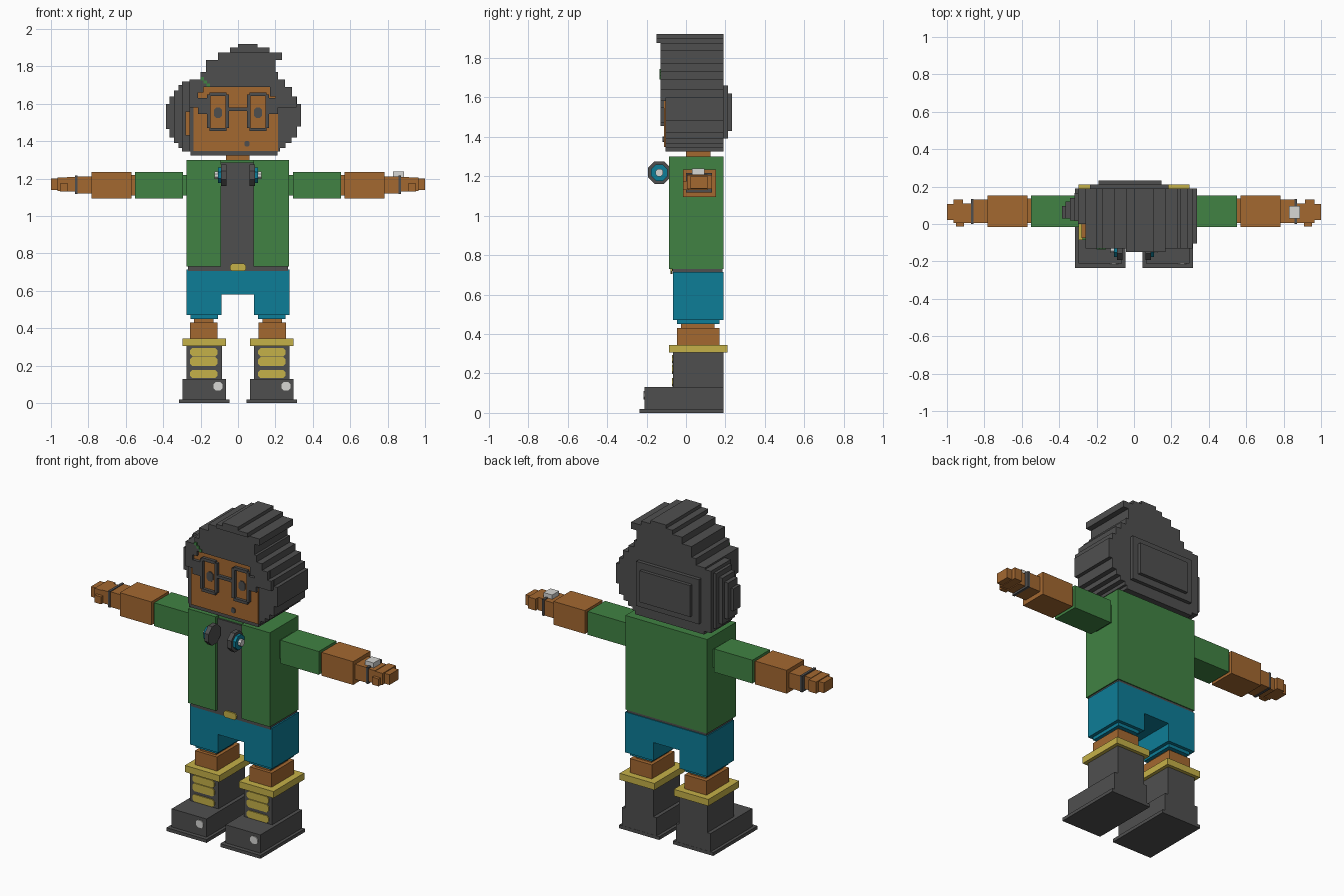
import bpy, bmesh, math
from mathutils import Matrix, Vector


def material(name, r, g, b):
    m = bpy.data.materials.new(name)
    m.diffuse_color = (r, g, b, 1)
    return m


DARK = material("charcoal", 0.078, 0.078, 0.078)
GREEN = material("green", 0.052, 0.225, 0.056)
SKIN = material("brown_skin", 0.37, 0.138, 0.03)
BLUE = material("teal_blue", 0.004, 0.205, 0.31)
GOLD = material("gold", 0.56, 0.44, 0.065)
WHITE = material("pale_grey", 0.68, 0.68, 0.66)


def finish(name, bm, mat):
    bmesh.ops.recalc_face_normals(bm, faces=bm.faces)
    me = bpy.data.meshes.new(name)
    bm.to_mesh(me)
    bm.free()
    me.materials.append(mat)
    ob = bpy.data.objects.new(name, me)
    bpy.context.collection.objects.link(ob)
    return ob


def box(name, mat, x0, x1, y0, y1, z0, z1):
    bm = bmesh.new()
    c = Vector(((x0 + x1) / 2, (y0 + y1) / 2, (z0 + z1) / 2))
    s = Matrix.Diagonal((x1 - x0, y1 - y0, z1 - z0, 1))
    bmesh.ops.create_cube(bm, size=1, matrix=Matrix.Translation(c) @ s)
    return finish(name, bm, mat)


def pair(name, mat, x0, x1, *rest):
    """Box on the +x side and its mirror on the -x side."""
    box(name + "_left", mat, x0, x1, *rest)
    box(name + "_right", mat, -x1, -x0, *rest)


def extrude_y(name, mat, pts, y0, y1):
    """Extrude an (x, z) outline from y0 to y1."""
    clean = [p for i, p in enumerate(pts) if p != pts[i - 1]]
    bm = bmesh.new()
    f = bm.faces.new([bm.verts.new((x, y0, z)) for x, z in clean])
    r = bmesh.ops.extrude_face_region(bm, geom=[f])
    vs = [v for v in r["geom"] if isinstance(v, bmesh.types.BMVert)]
    bmesh.ops.translate(bm, verts=vs, vec=(0, y1 - y0, 0))
    return finish(name, bm, mat)


def stepped(name, mat, rows, y0, y1):
    """Stepped outline from rows of (z0, z1, left, right)."""
    right = [(r[3], z) for r in rows for z in r[:2]]
    left = [(r[2], z) for r in reversed(rows) for z in (r[1], r[0])]
    return extrude_y(name, mat, right + left, y0, y1)


def disc(name, mat, x0, x1, y, z, r):
    bm = bmesh.new()
    m = (Matrix.Translation(((x0 + x1) / 2, y, z)) @ Matrix.Rotation(math.pi / 2, 4, "Y")
         @ Matrix.Rotation(math.pi / 8, 4, "Z"))
    bmesh.ops.create_cone(bm, cap_ends=True, segments=8, radius1=r, radius2=r,
                          depth=abs(x1 - x0), matrix=m)
    return finish(name, bm, mat)


def rounded_plate(name, mat, x0, x1, z0, z1, y, c=0.012):
    """Thin front plate with clipped corners."""
    pts = [(x0 + c, z0), (x1 - c, z0), (x1, z0 + c), (x1, z1 - c),
           (x1 - c, z1), (x0 + c, z1), (x0, z1 - c), (x0, z0 + c)]
    extrude_y(name, mat, pts, y - 0.004, y + 0.004)


# Boots, knees and trouser cuffs
pair("sole", DARK, 0.046, 0.315, -0.235, 0.19, 0, 0.02)
pair("boot_foot", DARK, 0.064, 0.297, -0.21, 0.189, 0.02, 0.13)
pair("boot_shaft", DARK, 0.086, 0.275, -0.065, 0.189, 0.13, 0.31)
pair("boot_cuff", GOLD, 0.065, 0.297, -0.085, 0.21, 0.305, 0.345)
pair("shin", SKIN, 0.11, 0.257, -0.045, 0.17, 0.345, 0.43)
pair("knee", SKIN, 0.13, 0.235, -0.025, 0.145, 0.43, 0.455)
pair("trouser_cuff", BLUE, 0.108, 0.255, -0.045, 0.17, 0.45, 0.47)
for cx in (-0.183, 0.181):
    for z0, z1 in ((0.134, 0.178), (0.198, 0.246), (0.25, 0.294)):
        rounded_plate("boot_strap", GOLD, cx - 0.073, cx + 0.073, z0, z1, -0.067)
    rounded_plate("boot_stud", WHITE, cx + 0.052, cx + 0.1, 0.068, 0.112, -0.212)

# Trousers and belt
trousers = [(0.085, 0.47), (0.275, 0.47), (0.275, 0.715), (-0.275, 0.715),
            (-0.275, 0.47), (-0.088, 0.47), (-0.088, 0.58), (0.085, 0.58)]
extrude_y("trousers", BLUE, trousers, -0.065, 0.19)
box("waistband", DARK, -0.268, 0.266, -0.068, 0.185, 0.705, 0.73)
rounded_plate("buckle", GOLD, -0.043, 0.043, 0.705, 0.745, -0.075)

# Jacket and shirt
box("jacket_body", GREEN, -0.275, 0.273, -0.06, 0.19, 0.73, 1.3)
box("shirt_front", DARK, -0.1, 0.1, -0.07, -0.05, 0.72, 1.285)
box("jacket_panel_right", GREEN, -0.275, -0.09, -0.085, -0.055, 0.73, 1.3)
box("jacket_panel_left", GREEN, 0.083, 0.273, -0.085, -0.055, 0.73, 1.3)

# Arms and hands
pair("shoulder", GREEN, 0.27, 0.295, 0.005, 0.135, 1.11, 1.22)
pair("sleeve", GREEN, 0.295, 0.552, -0.015, 0.153, 1.094, 1.235)
pair("elbow", SKIN, 0.552, 0.57, 0.005, 0.135, 1.11, 1.22)
pair("forearm", SKIN, 0.57, 0.782, -0.015, 0.153, 1.094, 1.235)
pair("wrist", SKIN, 0.782, 0.857, 0.005, 0.13, 1.12, 1.212)
pair("bracelet", DARK, 0.857, 0.872, 0, 0.133, 1.118, 1.216)
pair("palm", SKIN, 0.872, 0.915, 0.005, 0.11, 1.13, 1.208)
pair("fingers", SKIN, 0.915, 0.965, 0.005, 0.132, 1.135, 1.205)
pair("fingertips", SKIN, 0.965, 1.0, 0.022, 0.108, 1.138, 1.2)
pair("thumb", SKIN, 0.908, 0.952, -0.014, 0.015, 1.13, 1.175)
box("watch", WHITE, 0.83, 0.888, 0.03, 0.095, 1.208, 1.238)

# Round earpieces hanging at the collar
for s, side in ((1, "left"), (-1, "right")):
    disc("earpiece_pad_" + side, DARK, s * 0.062, s * 0.09, -0.135, 1.218, 0.062)
    disc("earpiece_ring_" + side, BLUE, s * 0.088, s * 0.108, -0.135, 1.218, 0.045)
    disc("earpiece_cap_" + side, WHITE, s * 0.106, s * 0.126, -0.135, 1.218, 0.021)

# Neck and stepped hair block
box("neck", SKIN, -0.065, 0.062, 0, 0.125, 1.29, 1.345)
lower = [(1.325, 1.345, -0.255, 0.21), (1.345, 1.365, -0.26, 0.225),
         (1.365, 1.39, -0.26, 0.255), (1.39, 1.42, -0.26, 0.285),
         (1.42, 1.48, -0.26, 0.315), (1.48, 1.6, -0.26, 0.337),
         (1.6, 1.64, -0.26, 0.315), (1.64, 1.69, -0.26, 0.29)]
upper = [(1.69, 1.73, -0.26, 0.252), (1.73, 1.77, -0.2, 0.215),
         (1.77, 1.835, -0.17, 0.2), (1.835, 1.875, -0.107, 0.235)]
crown = [(1.875, 1.9, -0.043, 0.168), (1.9, 1.92, 0.0, 0.105)]
stepped("hair_lower", DARK, lower, -0.105, 0.19)
stepped("hair_upper", DARK, upper, -0.13, 0.19)
stepped("hair_crown", DARK, crown, -0.15, 0.19)

# Hair plates at the back and the rounded puff on one side
box("hair_back_outer", DARK, -0.235, 0.185, 0.185, 0.212, 1.39, 1.66)
box("hair_back_inner", DARK, -0.19, 0.148, 0.21, 0.232, 1.43, 1.62)
for x, y0, y1, z0, z1 in ((-0.3, 0.0, 0.19, 1.345, 1.72), (-0.318, 0.015, 0.165, 1.365, 1.7),
                          (-0.342, 0.02, 0.14, 1.39, 1.67), (-0.367, 0.03, 0.12, 1.42, 1.64),
                          (-0.385, 0.03, 0.095, 1.465, 1.6)):
    box("hair_puff", DARK, x, -0.25, y0, y1, z0, z1)

# Face, ear and fringe
box("face", SKIN, -0.237, 0.213, -0.112, -0.1, 1.347, 1.69)
box("ear", SKIN, -0.28, -0.255, -0.075, 0.0, 1.43, 1.56)
box("fringe_right_side", DARK, -0.26, -0.215, -0.13, -0.1, 1.58, 1.69)
box("fringe_right_step", DARK, -0.215, -0.185, -0.13, -0.1, 1.66, 1.69)
box("fringe_left_side", DARK, 0.2, 0.313, -0.13, -0.1, 1.58, 1.64)
box("fringe_left_top", DARK, 0.17, 0.288, -0.13, -0.1, 1.64, 1.69)
for i in range(3):
    x, z = -0.2 + 0.016 * i, 1.725 - 0.017 * i
    box("hair_clip", GREEN, x, x + 0.018, -0.135, -0.128, z, z + 0.018)

# Glasses, eyes and beauty mark
for s in (-1, 1):
    cx = s * 0.107
    for x0, x1, z0, z1 in ((-0.058, -0.04, 1.47, 1.65), (0.04, 0.058, 1.47, 1.65),
                           (-0.045, 0.045, 1.455, 1.472), (-0.045, 0.045, 1.642, 1.66)):
        box("glasses_rim", DARK, cx + x0, cx + x1, -0.13, -0.11, z0, z1)
    rounded_plate("eye", DARK, cx - 0.021, cx + 0.021, 1.523, 1.58, -0.114)
pair("glasses_temple", DARK, 0.163, 0.213, -0.13, -0.105, 1.545, 1.63)
box("glasses_bridge", DARK, -0.05, 0.05, -0.13, -0.11, 1.562, 1.58)
rounded_plate("beauty_mark", DARK, 0.035, 0.062, 1.372, 1.402, -0.114, 0.007)
